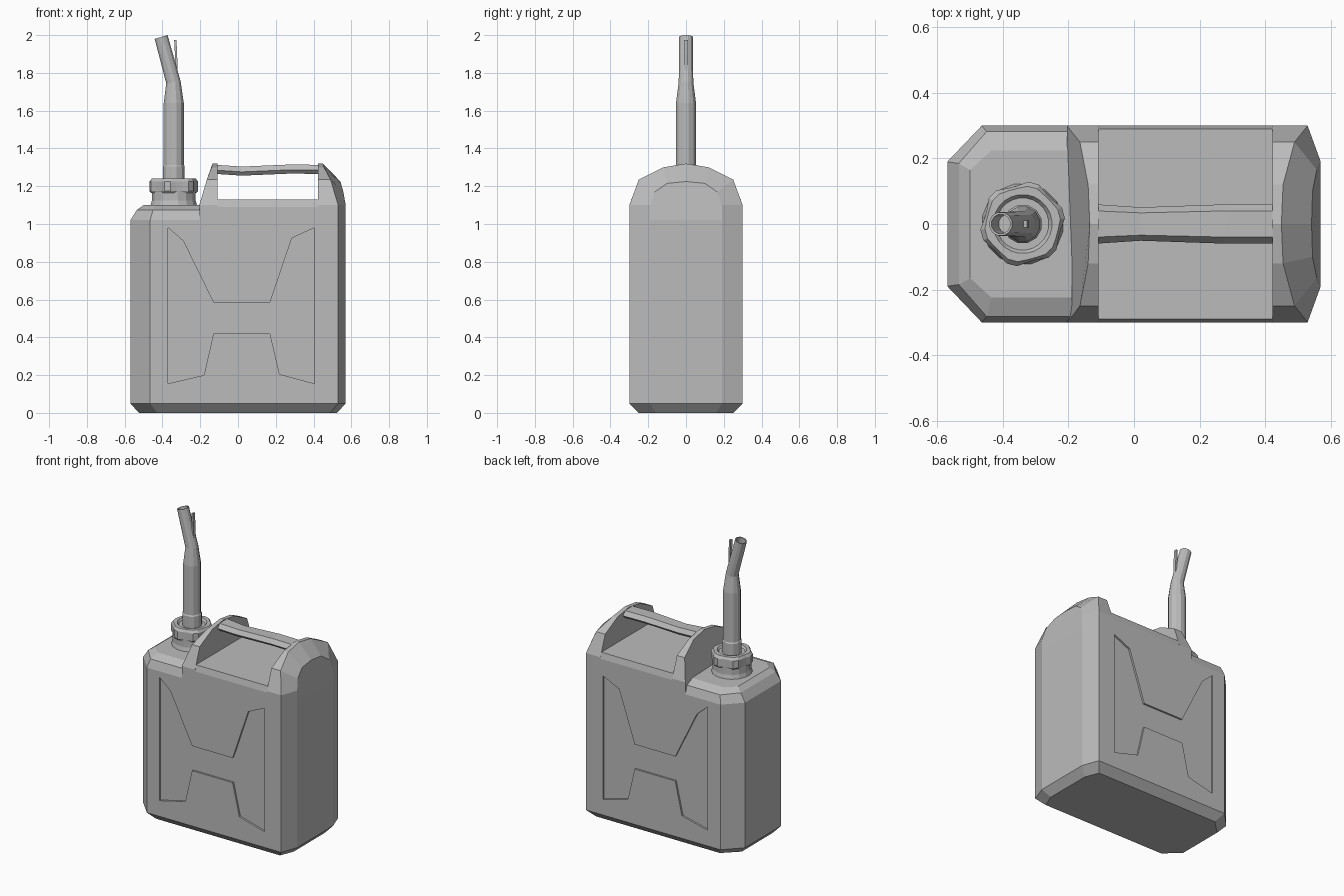
import bpy, bmesh, math
from mathutils import Vector, Matrix

if "Cube" in bpy.data.objects:
    bpy.data.objects.remove(bpy.data.objects["Cube"])

grey = bpy.data.materials.new("grey plastic")
grey.use_nodes = True
grey.diffuse_color = (0.5, 0.5, 0.5, 1)
grey.node_tree.nodes["Principled BSDF"].inputs["Base Color"].default_value = (0.5, 0.5, 0.5, 1)


def loft(name, rings, loop=False):
    """Skin a list of equal rings; cap both ends, or join them when loop is set."""
    bm = bmesh.new()
    vs = [[bm.verts.new(p) for p in ring] for ring in rings]
    n = len(vs[0])
    for a, b in list(zip(vs, vs[1:])) + ([(vs[-1], vs[0])] if loop else []):
        for i in range(n):
            j = (i + 1) % n
            bm.faces.new((a[i], a[j], b[j], b[i]))
    if not loop:
        bm.faces.new(vs[0])
        bm.faces.new(vs[-1])
    bmesh.ops.recalc_face_normals(bm, faces=bm.faces)
    me = bpy.data.meshes.new(name)
    bm.to_mesh(me)
    bm.free()
    me.materials.append(grey)
    ob = bpy.data.objects.new(name, me)
    bpy.context.collection.objects.link(ob)
    return ob


def circle(r, z, n, x=0, tilt=0, ridge=0):
    """Ring around the spout axis, optionally leaning or with alternate points pulled in."""
    rot = Matrix.Rotation(tilt, 3, 'Y')
    out = []
    for i in range(n):
        a = math.tau * (i + 0.5) / n
        rr = r - ridge * ((i // 2) % 2)
        out.append(rot @ Vector((rr * math.cos(a), rr * math.sin(a), 0)) + Vector((SPOUT_X + x, 0, z)))
    return out


SPOUT_X = -0.34
SEAM = 1.02

# Tank: chamfered plan with a bevelled foot
half_plan = [(-0.57, 0.19), (-0.465, 0.3), (0.53, 0.3), (0.57, 0.19)]
plan = half_plan + [(x, -y) for x, y in reversed(half_plan)]
foot = [(x * 0.92, y * 0.84, 0) for x, y in plan]
tank = loft("tank", [foot] + [[(x, y, z) for x, y in plan] for z in (0.05, SEAM)])

# Recessed panel on both broad sides
panel = [(-0.37, 0.98), (-0.29, 0.91), (-0.13, 0.585), (0.17, 0.585), (0.285, 0.925), (0.405, 0.98),
         (0.405, 0.155), (0.22, 0.205), (0.17, 0.42), (-0.13, 0.42), (-0.18, 0.2), (-0.37, 0.155)]
for side in (-1, 1):
    cutter = loft("panel_cutter", [[(x, side * y, z) for x, z in panel] for y in (0.288, 0.35)])
    cutter.hide_render = True
    mod = tank.modifiers.new("recess", 'BOOLEAN')
    mod.operation = 'DIFFERENCE'
    mod.solver = 'EXACT'
    mod.object = cutter
    bpy.context.view_layer.objects.active = tank
    bpy.ops.object.modifier_apply(modifier=mod.name)
    bpy.data.objects.remove(cutter)

# Shoulder under the spout
rings = []
for z, x0, x1, y0, y1 in ((SEAM, -0.57, -0.465, 0.19, 0.3), (1.075, -0.535, -0.45, 0.185, 0.282),
                          (1.1, -0.5, -0.435, 0.165, 0.225)):
    half = [(x0, y0, z), (x1, y1, z), (-0.19, y1, z)]
    rings.append(half + [(x, -y, z) for x, y, _ in reversed(half)])
loft("shoulder", rings)

# Handle end walls: arched cross-sections lofted along x
arch = [(0.3, SEAM), (0.3, 1.1), (0.25, 1.235), (0.12, 1.3), (0, 1.32)]


def arch_ring(xs, pts=arch):
    half = [(x, y, z) for x, (y, z) in zip(xs, pts)]
    return half + [(x, -y, z) for x, y, z in reversed(half[:-1])]


loft("handle_wall_right", [arch_ring((-0.205, -0.205, -0.165, -0.14, -0.135)), arch_ring([-0.108] * 5)])
end = [(0.19, SEAM), (0.19, 1.1), (0.165, 1.17), (0.1, 1.215), (0, 1.225)]
loft("handle_wall_left", [arch_ring([0.423] * 5),
                          arch_ring((0.53, 0.53, 0.49, 0.455, 0.45)),
                          arch_ring((0.57, 0.57, 0.558, 0.545, 0.542), end)])

# Deck between the walls
deck = [(0.3, SEAM), (0.3, 1.09), (0.29, 1.13), (-0.29, 1.13), (-0.3, 1.09), (-0.3, SEAM)]
loft("deck", [[(x, y, z) for y, z in deck] for x in (-0.108, 0.423)])

# Grip bar with a shallow dip
grip = [(0.06, -0.008), (0.04, 0.02), (-0.04, 0.02), (-0.06, -0.008), (-0.04, -0.028), (0.04, -0.028)]
loft("grip", [[(x, y * w, z + h) for y, h in grip]
              for x, z, w in ((-0.115, 1.293, 1), (0.02, 1.284, 0.85), (0.28, 1.295, 1), (0.43, 1.293, 1))])

# Neck, ridged cap and spout collar
loft("neck", [circle(r, z, 16) for r, z in ((0.128, 1.09), (0.118, 1.125), (0.118, 1.18))])
loft("cap", [circle(r, z, 24, ridge=d) for r, z, d in
             ((0.122, 1.165, 0.01), (0.13, 1.175, 0.012), (0.13, 1.225, 0.012), (0.116, 1.242, 0.006),
              (0.09, 1.242, 0), (0.08, 1.228, 0))])
loft("spout_collar", [circle(r, z, 12) for r, z in ((0.06, 1.22), (0.06, 1.305), (0.054, 1.315))])

# Spout tube: tapers, bends sideways and ends in an open mouth
loft("spout", [circle(r, z, 12, x, math.radians(t)) for r, z, x, t in
               ((0.055, 1.3, 0, 0), (0.055, 1.64, 0, 0), (0.04, 1.75, -0.002, -8),
                (0.037, 1.99, -0.067, -16), (0.03, 1.99, -0.067, -16), (0.03, 1.91, -0.045, -16))])

# Thin vent strip beside the spout tip
strip = [(-0.325, 1.74), (-0.328, 1.9), (-0.332, 1.975)]
loft("vent_strip", [[(x + dx, dy, z) for dx, dy in
                     ((-0.006, -0.01), (0.006, -0.01), (0.006, 0.01), (-0.006, 0.01))] for x, z in strip])
